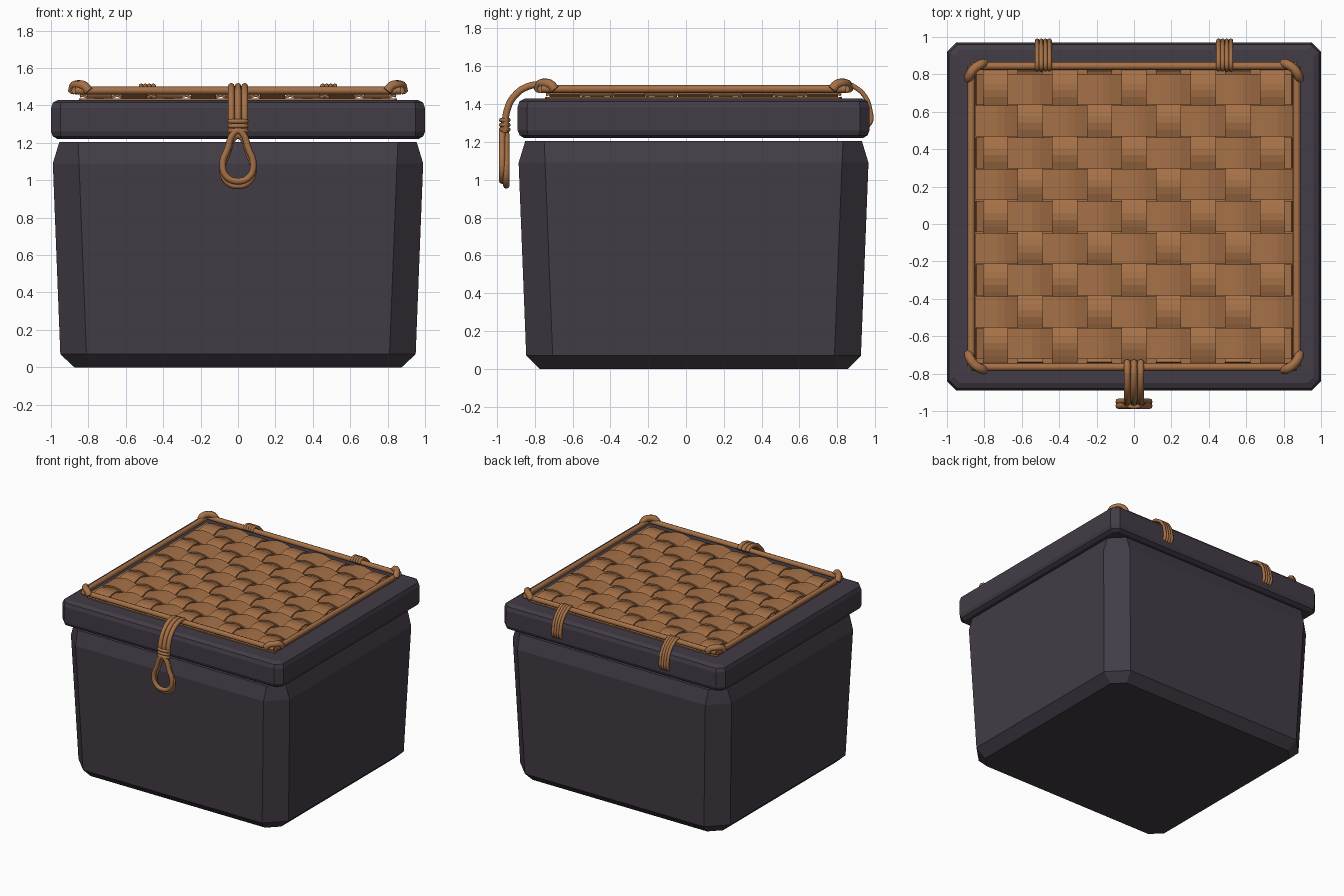
import bpy, bmesh, math
from mathutils import Vector

cube = bpy.data.objects.get("Cube")
if cube:
    bpy.data.objects.remove(cube, do_unlink=True)

CY = 0.04          # centre of the box in y
ROD_Z = 1.48


def material(name, rgb):
    m = bpy.data.materials.new(name)
    m.use_nodes = True
    m.diffuse_color = (*rgb, 1)
    bsdf = m.node_tree.nodes["Principled BSDF"]
    bsdf.inputs["Base Color"].default_value = (*rgb, 1)
    bsdf.inputs["Roughness"].default_value = 0.8
    return m


DARK = material("dark_plum", (0.056, 0.045, 0.062))
WICKER = material("wicker_brown", (0.38, 0.165, 0.063))


def finish(name, bm, mat):
    bmesh.ops.recalc_face_normals(bm, faces=bm.faces)
    mesh = bpy.data.meshes.new(name)
    bm.to_mesh(mesh)
    bm.free()
    mesh.materials.append(mat)
    obj = bpy.data.objects.new(name, mesh)
    bpy.context.collection.objects.link(obj)
    return obj


def loft(name, rings, mat):
    """Stack chamfered rectangles given as (half x, half y, chamfer, z)."""
    bm = bmesh.new()
    loops = []
    for hx, hy, c, z in rings:
        loop = []
        for sx, sy in ((1, 1), (-1, 1), (-1, -1), (1, -1)):
            pair = [(sx * hx, sy * (hy - c)), (sx * (hx - c), sy * hy)]
            if sx * sy < 0:
                pair.reverse()
            loop += [bm.verts.new((x, y + CY, z)) for x, y in pair]
        loops.append(loop)
    for a, b in zip(loops, loops[1:]):
        for i in range(8):
            j = (i + 1) % 8
            bm.faces.new((a[i], a[j], b[j], b[i]))
    bm.faces.new(loops[0])
    bm.faces.new(loops[-1])
    return finish(name, bm, mat)


def rope(name, paths, radius, cyclic=False, smooth=True):
    """Round cords along one or more paths, as one mesh."""
    cu = bpy.data.curves.new(name, "CURVE")
    cu.dimensions = "3D"
    cu.bevel_depth = radius
    cu.bevel_resolution = 2
    cu.resolution_u = 5
    cu.use_fill_caps = True
    for path in paths:
        if smooth:
            s = cu.splines.new("BEZIER")
            s.bezier_points.add(len(path) - 1)
            for p, co in zip(s.bezier_points, path):
                p.co = co
                p.handle_left_type = p.handle_right_type = "AUTO"
        else:
            s = cu.splines.new("POLY")
            s.points.add(len(path) - 1)
            for p, co in zip(s.points, path):
                p.co = (*co, 1)
        s.use_cyclic_u = cyclic
    cu.materials.append(WICKER)
    obj = bpy.data.objects.new(name, cu)
    bpy.context.collection.objects.link(obj)
    bpy.ops.object.select_all(action="DESELECT")
    obj.select_set(True)
    bpy.context.view_layer.objects.active = obj
    bpy.ops.object.convert(target="MESH")
    bpy.ops.object.shade_smooth_by_angle(angle=math.radians(50))
    return bpy.context.object


# Box body and lid
loft("box_body", [(0.875, 0.815, 0.085, 0), (0.95, 0.885, 0.14, 0.07),
                  (0.99, 0.925, 0.14, 1.09), (0.955, 0.89, 0.10, 1.205)], DARK)
loft("lid", [(0.965, 0.895, 0.03, 1.22), (0.99, 0.92, 0.045, 1.235),
             (1.0, 0.93, 0.05, 1.26), (1.0, 0.93, 0.05, 1.385),
             (0.99, 0.92, 0.045, 1.415), (0.96, 0.89, 0.03, 1.43)], DARK)
loft("weave_backing", [(0.85, 0.785, 0.01, 1.428), (0.85, 0.785, 0.01, 1.437)], WICKER)

# Woven lid panel: strips that rise and dip over each other
PX, PY, N = 0.185, 0.17, 4


def strips(name, along_x, pitch, cross_pitch, width, half_len):
    bm = bmesh.new()
    steps = int(2 * half_len / cross_pitch * 5)
    for k in range(-N, N + 1):
        sign = (-1) ** k * (-1 if along_x else 1)
        prev = None
        for i in range(steps + 1):
            t = -half_len + 2 * half_len * i / steps
            z = 1.452 + sign * 0.022 * math.cos(math.pi * t / cross_pitch)
            row = []
            for side in (-1, 1):
                c = k * pitch + side * width / 2
                row.append(bm.verts.new((t, c + CY, z) if along_x else (c, t + CY, z)))
            if prev:
                bm.faces.new((prev[0], prev[1], row[1], row[0]))
            prev = row
    obj = finish(name, bm, WICKER)
    mod = obj.modifiers.new("thickness", "SOLIDIFY")
    mod.thickness = 0.012
    mod.offset = 0
    return obj


strips("weave_cross_strips", True, PY, PX, 0.166, 0.845)
strips("weave_long_strips", False, PX, PY, 0.135, 0.78)

# Rod frame around the weave
FX, FY = 0.87, 0.805
rope("frame_side_rods", [[(s * FX, CY - FY, ROD_Z), (s * FX, CY + FY, ROD_Z)]
                         for s in (-1, 1)], 0.021, smooth=False)
rope("frame_end_rods", [[(-FX, CY + s * FY, ROD_Z), (FX, CY + s * FY, ROD_Z)]
                        for s in (-1, 1)], 0.021, smooth=False)

# Cord ties arching over the frame corners
ties = []
for sx in (-1, 1):
    for sy in (-1, 1):
        ties.append([(sx * (FX + dx), CY + sy * (FY + dy), ROD_Z + dz) for dx, dy, dz in
                     ((0.015, -0.072, -0.005), (0.008, -0.05, 0.022), (-0.015, -0.015, 0.03),
                      (-0.05, 0.008, 0.022), (-0.072, 0.015, -0.005))])
rope("corner_ties", ties, 0.025)

# Front latch: strap of three cords, binding and a double loop
strap = ((-0.735, 1.475), (-0.765, 1.497), (-0.83, 1.495), (-0.91, 1.44),
         (-0.948, 1.36), (-0.958, 1.25))
rope("latch_strap", [[(x, y, z) for y, z in strap] for x in (-0.036, 0, 0.036)], 0.018)

binding = []
for z in (1.265, 1.29, 1.315):
    binding.append([(0.042 * math.cos(a) * 1.05, -0.958 + 0.019 * math.sin(a), z)
                    for a in (math.tau * i / 12 for i in range(12))])
rope("latch_binding", binding, 0.012, cyclic=True)

half = ((0.028, 1.245), (0.055, 1.17), (0.082, 1.09), (0.062, 1.02))
loops = []
for y, drop in ((-0.972, 0), (-0.95, 0.025)):
    right = [(x, y, z - drop) for x, z in half]
    left = [(-x, y, z) for x, y, z in reversed(right)]
    loops.append([(0, y, 1.265 - drop)] + right + [(0, y, 0.995 - drop)] + left)
rope("latch_loop", loops, 0.0175, cyclic=True)

# Back hinges: bands of four thin cords
hinge = ((0.825, 1.475), (0.845, 1.503), (0.90, 1.485), (0.95, 1.435),
         (0.975, 1.36), (0.977, 1.31), (0.955, 1.28))
for name, cx in (("left_hinge", 0.485), ("right_hinge", -0.485)):
    rope(name, [[(cx + (i - 1.5) * 0.022, y, z) for y, z in hinge] for i in range(4)], 0.0125)
